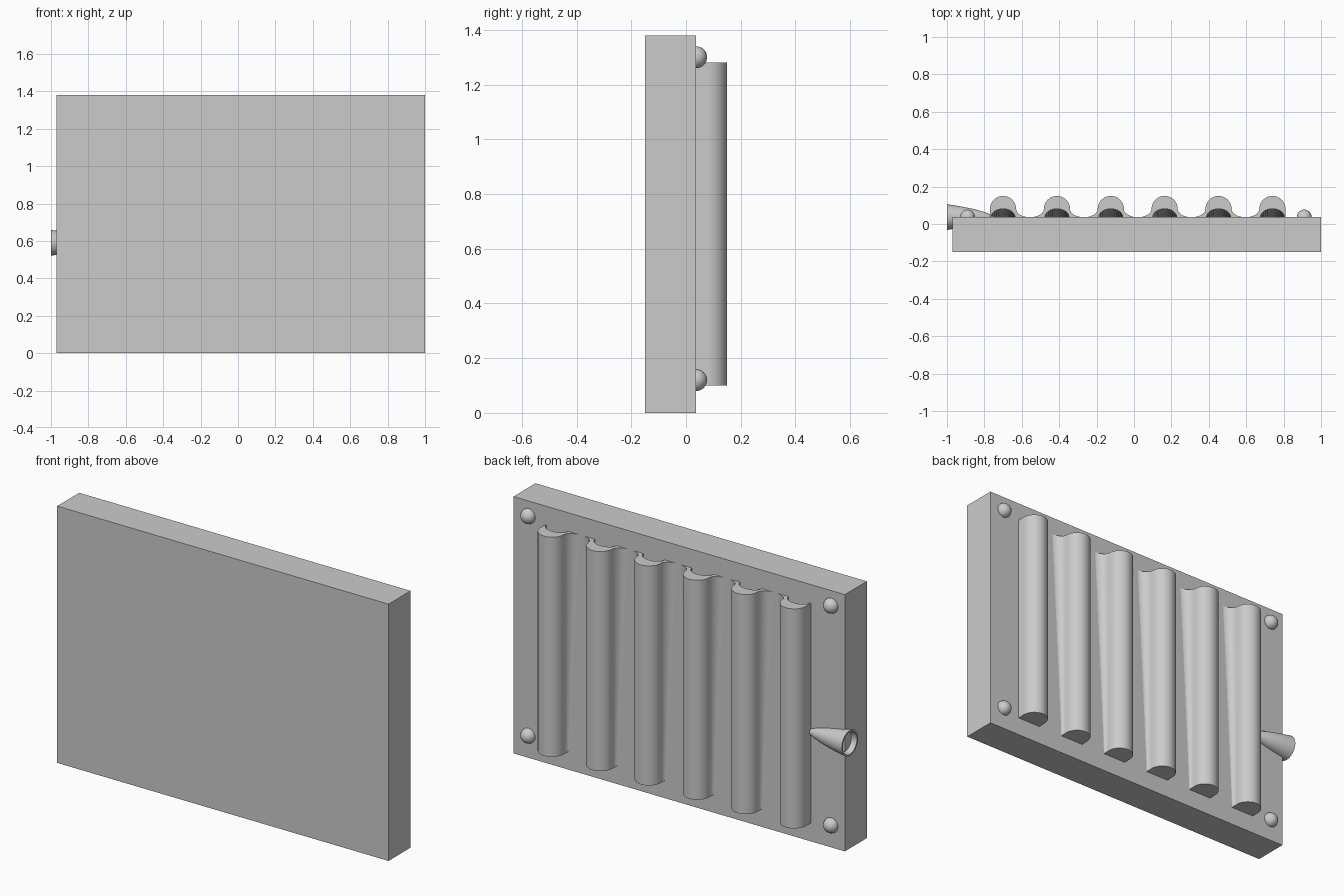
import bpy, bmesh, math
from mathutils import Matrix

cube = bpy.data.objects.get("Cube")
if cube:
    bpy.data.objects.remove(cube, do_unlink=True)

grey = bpy.data.materials.new("plain grey")
grey.use_nodes = True
colour = (0.6, 0.6, 0.6, 1)
grey.diffuse_color = colour
grey.node_tree.nodes["Principled BSDF"].inputs["Base Color"].default_value = colour

FACE = 0.037            # y of the plate's back face
RIB_R = 0.07            # radius of a rib's crown
CROWN = 0.08            # y of the crown's centre
RIB_LOW, RIB_HIGH = 0.10, 1.28


def finish(name, bm, smooth=True):
    """Turn a bmesh into a named, shaded object."""
    bmesh.ops.recalc_face_normals(bm, faces=bm.faces)
    mesh = bpy.data.meshes.new(name)
    bm.to_mesh(mesh)
    bm.free()
    mesh.materials.append(grey)
    obj = bpy.data.objects.new(name, mesh)
    bpy.context.collection.objects.link(obj)
    if smooth:
        bpy.ops.object.select_all(action='DESELECT')
        obj.select_set(True)
        bpy.context.view_layer.objects.active = obj
        bpy.ops.object.shade_smooth_by_angle(angle=math.radians(35))
    return obj


def loft(bm, rings, closed_ring=True):
    """Skin matching rings of points and return their vertices."""
    rows = [[bm.verts.new(p) for p in ring] for ring in rings]
    n = len(rows[0])
    for a, b in zip(rows, rows[1:]):
        for i in range(n if closed_ring else n - 1):
            j = (i + 1) % n
            bm.faces.new((a[i], a[j], b[j], b[i]))
    return rows


def rib_section(flare_left, flare_right, hollow):
    """Outline of a rib: skirt, crown, skirt, then the hollow underneath."""
    base, steps = FACE - 0.001, 8

    def skirt(side, flare):
        pts = []
        for i in range(steps):
            t = i / steps * math.pi / 2
            pts.append((side * (RIB_R + flare * (1 - math.sin(t))),
                        base + (CROWN - base) * (1 - math.cos(t))))
        return pts

    crown = [(RIB_R * math.cos(math.pi * i / 20),
              CROWN + RIB_R * math.sin(math.pi * i / 20)) for i in range(21)]
    under = [(-0.064 * math.cos(math.pi * i / 16),
              base + hollow * math.sin(math.pi * i / 16)) for i in range(17)]
    return skirt(1, flare_right) + crown + skirt(-1, flare_left)[::-1] + under


# Plate
bm = bmesh.new()
bmesh.ops.create_cube(bm, size=1, matrix=Matrix.Translation((0.015, (FACE - 0.15) / 2, 0.69))
                      @ Matrix.Diagonal((1.97, FACE + 0.15, 1.38, 1)))
finish("plate", bm, smooth=False)

# Ribs, flared towards their neighbours at the top and plain at the bottom
COUNT = 6
for k in range(COUNT):
    x = -0.70 + 0.288 * k
    left = 0.075 if k > 0 else 0
    right = 0.075 if k < COUNT - 1 else 0
    low = [(x + u, v, RIB_LOW) for u, v in rib_section(0, 0, 0.001)]
    high = [(x + u, v, RIB_HIGH) for u, v in rib_section(left, right, 0.045)]
    bm = bmesh.new()
    rows = loft(bm, [low, high])
    for row in rows:
        bm.faces.new(row)
    bmesh.ops.remove_doubles(bm, verts=bm.verts, dist=0.00001)
    finish(f"rib_{k + 1}", bm)

# Locating pins in the corners
for side, x in (("right", -0.89), ("left", 0.91)):
    for level, z in (("lower", 0.12), ("upper", 1.30)):
        bm = bmesh.new()
        bmesh.ops.create_uvsphere(bm, u_segments=24, v_segments=16, radius=0.04,
                                  matrix=Matrix.Translation((x, FACE, z)))
        finish(f"{level}_{side}_pin", bm)

# Hollow pouring spout, tapering in from the side edge
outer = [(-0.755, 0.006), (-0.775, 0.018), (-0.80, 0.027), (-0.86, 0.044),
         (-0.93, 0.058), (-1.0, 0.069)]
inner = [(-1.0, 0.06), (-0.93, 0.049), (-0.86, 0.034), (-0.80, 0.015)]
bm = bmesh.new()
rings = [[(x, FACE + r * math.cos(math.tau * i / 32), 0.59 + r * math.sin(math.tau * i / 32))
          for i in range(32)] for x, r in outer + inner]
rows = loft(bm, rings)
bm.faces.new(rows[0])
bm.faces.new(rows[-1])
finish("pouring_spout", bm)
